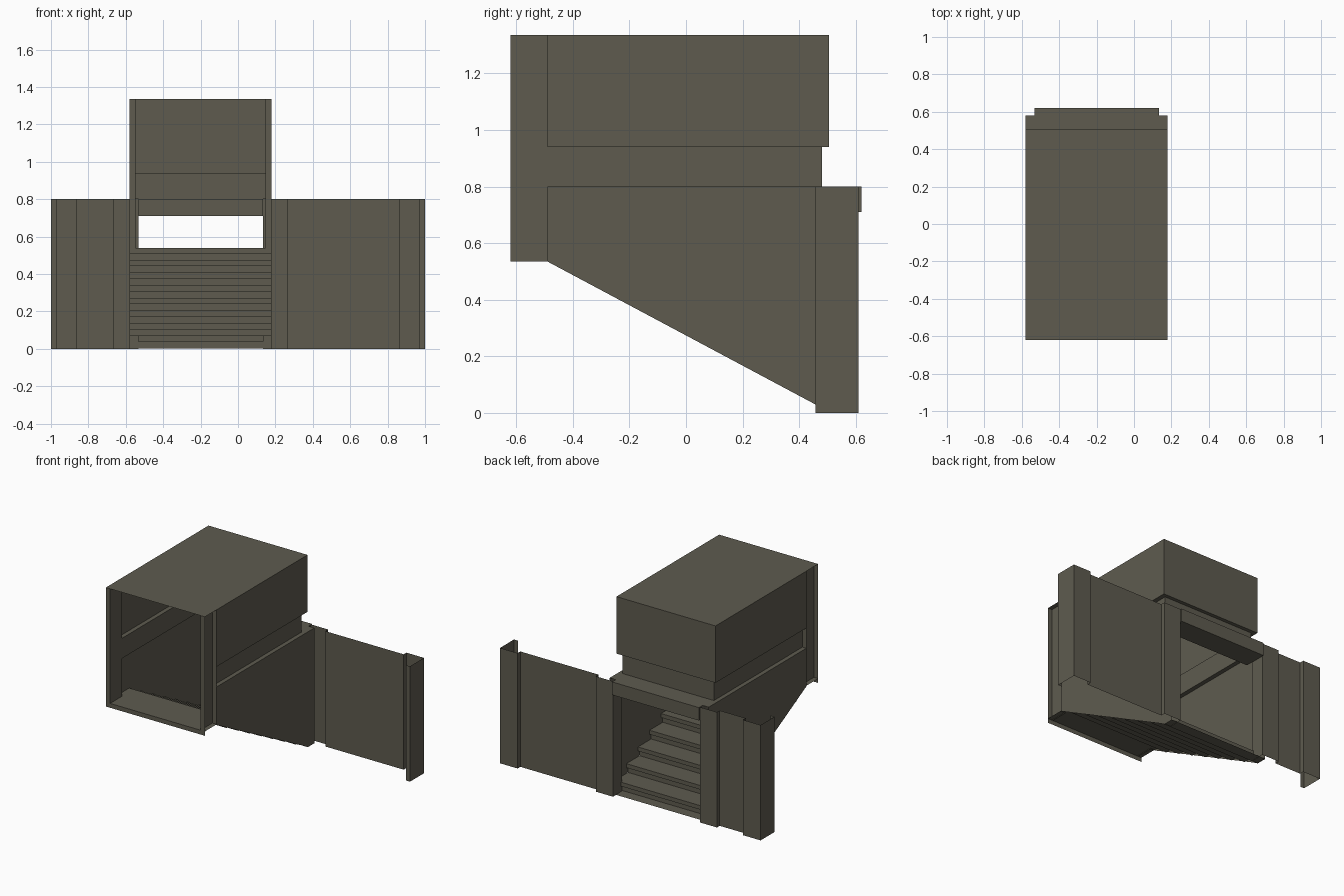
import bpy

if "Cube" in bpy.data.objects:
    bpy.data.objects.remove(bpy.data.objects["Cube"])

CX = -0.2          # centre line of the stairwell
W = 0.38           # half width of the stairwell
TOP, HEAD, WING, SILL = 1.335, 0.94, 0.80, 0.54

mat = bpy.data.materials.new("olive_grey_metal")
mat.diffuse_color = (0.112, 0.105, 0.078, 1)
mat.use_nodes = True
mat.node_tree.nodes["Principled BSDF"].inputs["Base Color"].default_value = mat.diffuse_color


def mesh(name, verts, faces):
    me = bpy.data.meshes.new(name)
    me.from_pydata(verts, [], faces)
    me.materials.append(mat)
    ob = bpy.data.objects.new(name, me)
    bpy.context.collection.objects.link(ob)
    return ob


def wall(name, path, z0, z1):
    """Thin vertical sheet following an (x, y) path."""
    n = len(path)
    v = [(x, y, z) for z in (z0, z1) for x, y in path]
    return mesh(name, v, [(i, i + 1, n + i + 1, n + i) for i in range(n - 1)])


def sweep_x(name, prof, x0, x1):
    """Thin sheet: a (y, z) profile drawn across x."""
    n = len(prof)
    v = [(x, y, z) for x in (x0, x1) for y, z in prof]
    return mesh(name, v, [(i, i + 1, n + i + 1, n + i) for i in range(n - 1)])


def flat(name, x0, x1, y0, y1, z):
    return mesh(name, [(x0, y0, z), (x1, y0, z), (x1, y1, z), (x0, y1, z)], [(0, 1, 2, 3)])


def box(name, x0, x1, y0, y1, z0, z1):
    v = [(x, y, z) for x in (x0, x1) for y in (y0, y1) for z in (z0, z1)]
    return mesh(name, v, [(0, 1, 3, 2), (4, 6, 7, 5), (0, 4, 5, 1),
                          (2, 3, 7, 6), (0, 2, 6, 4), (1, 5, 7, 3)])


L, R = CX - W, CX + W

# Roof and upper hood, open at the front
flat("roof", L, R, -0.62, 0.505, TOP)
wall("upper_hood", [(R, -0.49), (R, 0.505), (L, 0.505), (L, -0.49)], HEAD, TOP)

# Recessed band under the hood, with the hood's underside and the ledge below
m = 0.03
wall("recessed_band", [(R - m, -0.49), (R - m, 0.48), (L + m, 0.48), (L + m, -0.49)], WING, HEAD)
for label, z, back in (("hood_underside", HEAD, 0.505), ("wall_ledge", WING, 0.58)):
    flat(label + "_left", L, L + m, -0.49, 0.48, z)
    flat(label + "_right", R - m, R, -0.49, 0.48, z)
    flat(label + "_back", L, R, 0.48, back, z)

# Door lintel
box("door_lintel", CX - 0.333, CX + 0.333, 0.46, 0.62, 0.71, WING)

for s, side in ((-1, "left"), (1, "right")):
    def px(d):
        return CX + s * d

    # Lower side wall with sloping bottom edge
    x = px(W)
    prof = [(-0.49, 0.535), (0.457, 0.03), (0.51, 0.0), (0.58, 0.0), (0.58, WING), (-0.49, WING)]
    mesh("lower_wall_" + side, [(x, y, z) for y, z in prof], [tuple(range(6))])

    # Front channel post, open outward
    wall("front_post_" + side, [(px(W), -0.62), (px(W - 0.033), -0.62),
                                (px(W - 0.033), -0.49), (px(W), -0.49)], 0.535, TOP)

    # Door post, wing panel and end post in one folded sheet
    wall("wing_wall_" + side, [
        (px(W), 0.51), (px(0.333), 0.51), (px(0.333), 0.61), (px(0.465), 0.61),
        (px(0.465), 0.58), (s * 0.865, 0.58), (s * 0.865, 0.61), (s * 1.0, 0.61),
        (s * 1.0, 0.457), (s * 0.97, 0.457)], 0.0, WING)

# Staircase: treads with overhanging nosings, climbing from back to front
N, run, rise, nose = 8, 0.1266, SILL / 8, 0.018
stairs = [(-0.62, SILL - 0.03), (-0.62, SILL)]
for k in range(N):
    y, z = -0.49 + run * (k + 1), SILL - rise * k
    stairs += [(y, z), (y, z - 0.028), (y - nose, z - 0.028), (y - nose, max(z - rise, 0.002))]
stairs.append((0.58, 0.002))
sweep_x("staircase", stairs, L, R)
